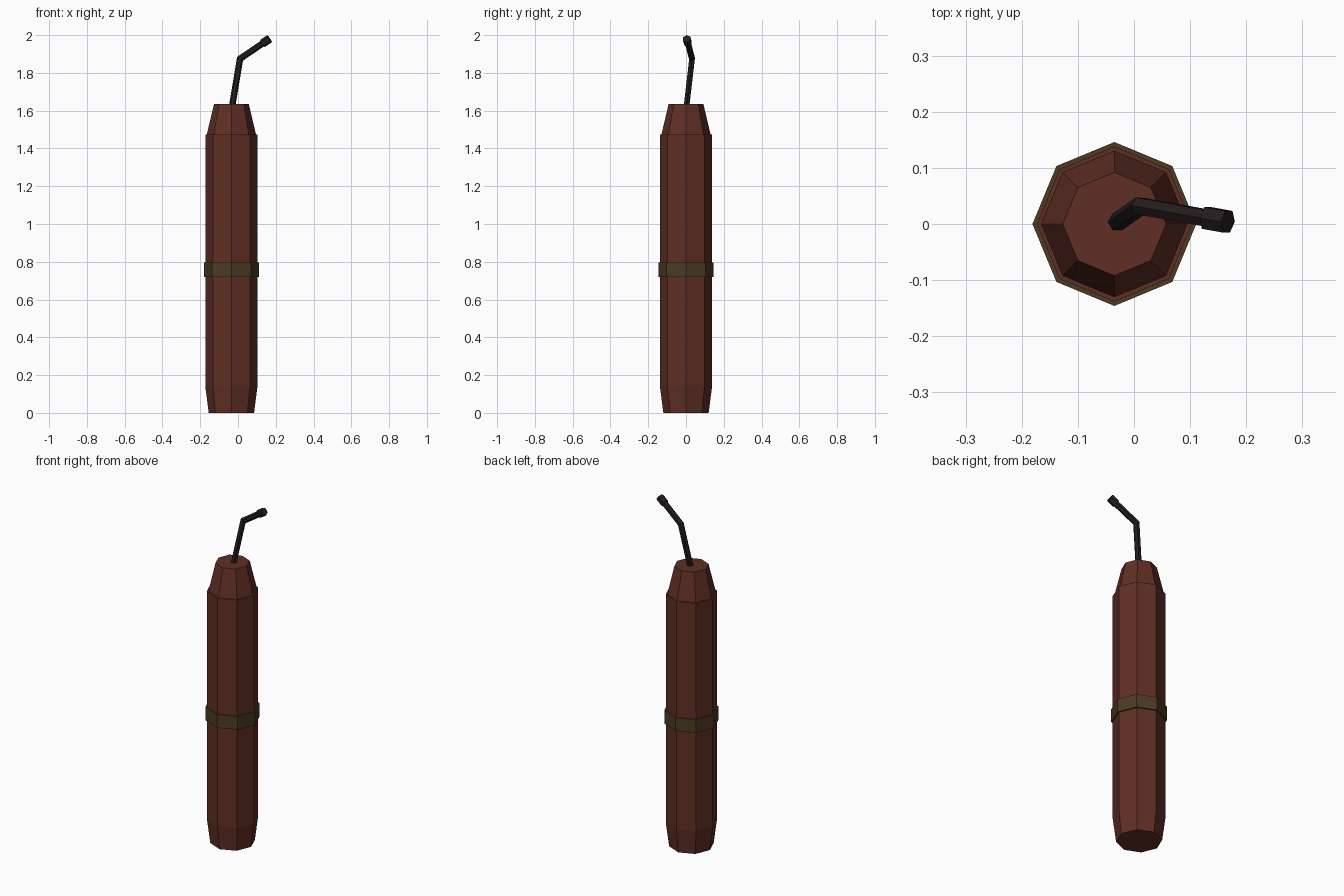
import bpy, bmesh, math
from mathutils import Vector

if "Cube" in bpy.data.objects:
    bpy.data.objects.remove(bpy.data.objects["Cube"])


def material(name, rgb):
    m = bpy.data.materials.new(name)
    m.diffuse_color = (*rgb, 1)
    m.use_nodes = True
    m.node_tree.nodes["Principled BSDF"].inputs["Base Color"].default_value = m.diffuse_color
    return m


RED = material("dull red paper", (0.115, 0.028, 0.018))
OLIVE = material("olive band", (0.070, 0.043, 0.016))
BLACK = material("charred cord", (0.017, 0.012, 0.013))
CX = -0.035  # stick axis


def skin(name, rings, mat):
    """Closed solid through a list of equal-sized point rings."""
    bm = bmesh.new()
    loops = [[bm.verts.new(p) for p in ring] for ring in rings]
    n = len(loops[0])
    for a, b in zip(loops, loops[1:]):
        for i in range(n):
            j = (i + 1) % n
            bm.faces.new((a[i], a[j], b[j], b[i]))
    bm.faces.new(loops[0][::-1])
    bm.faces.new(loops[-1])
    bmesh.ops.recalc_face_normals(bm, faces=bm.faces)
    me = bpy.data.meshes.new(name)
    bm.to_mesh(me)
    bm.free()
    me.materials.append(mat)
    ob = bpy.data.objects.new(name, me)
    bpy.context.collection.objects.link(ob)
    return ob


def lathe(name, profile, mat, sides=8):
    """Upright faceted solid from (radius, z) pairs."""
    angles = [2 * math.pi * i / sides for i in range(sides)]
    return skin(name, [[(CX + r * math.cos(a), r * math.sin(a), z) for a in angles]
                       for r, z in profile], mat)


def tube(name, path, radius, mat, sides=6):
    """Faceted cord along a path with mitred corners."""
    pts = [Vector(p) for p in path]
    dirs = [(b - a).normalized() for a, b in zip(pts, pts[1:])]
    u = dirs[0].cross(Vector((0, 1, 0))).normalized()
    v = dirs[0].cross(u)
    ring = [pts[0] + radius * (u * math.cos(t) + v * math.sin(t))
            for t in (2 * math.pi * i / sides for i in range(sides))]
    rings = [ring]
    for k, d in enumerate(dirs):
        nrm = (d + dirs[k + 1]).normalized() if k + 1 < len(dirs) else d
        ring = [p + d * ((pts[k + 1] - p).dot(nrm) / d.dot(nrm)) for p in ring]
        rings.append(ring)
    return skin(name, rings, mat)


# Stick: tapered foot, straight body, small shoulder, tapered top
lathe("stick_body", [(0.12, 0), (0.138, 0.14), (0.138, 1.475),
                     (0.130, 1.475), (0.092, 1.635)], RED)

# Band around the middle
lathe("wrap_band", [(0.146, 0.72), (0.146, 0.797)], OLIVE)

# Bent fuse and its thicker burnt tip
bend, end = Vector((0.011, 0.032, 1.875)), Vector((0.167, 0.004, 1.981))
tube("fuse", [(CX, 0, 1.60), bend, end.lerp(bend, 0.1)], 0.017, BLACK)
tube("fuse_tip", [end.lerp(bend, 0.24), end], 0.0225, BLACK)
